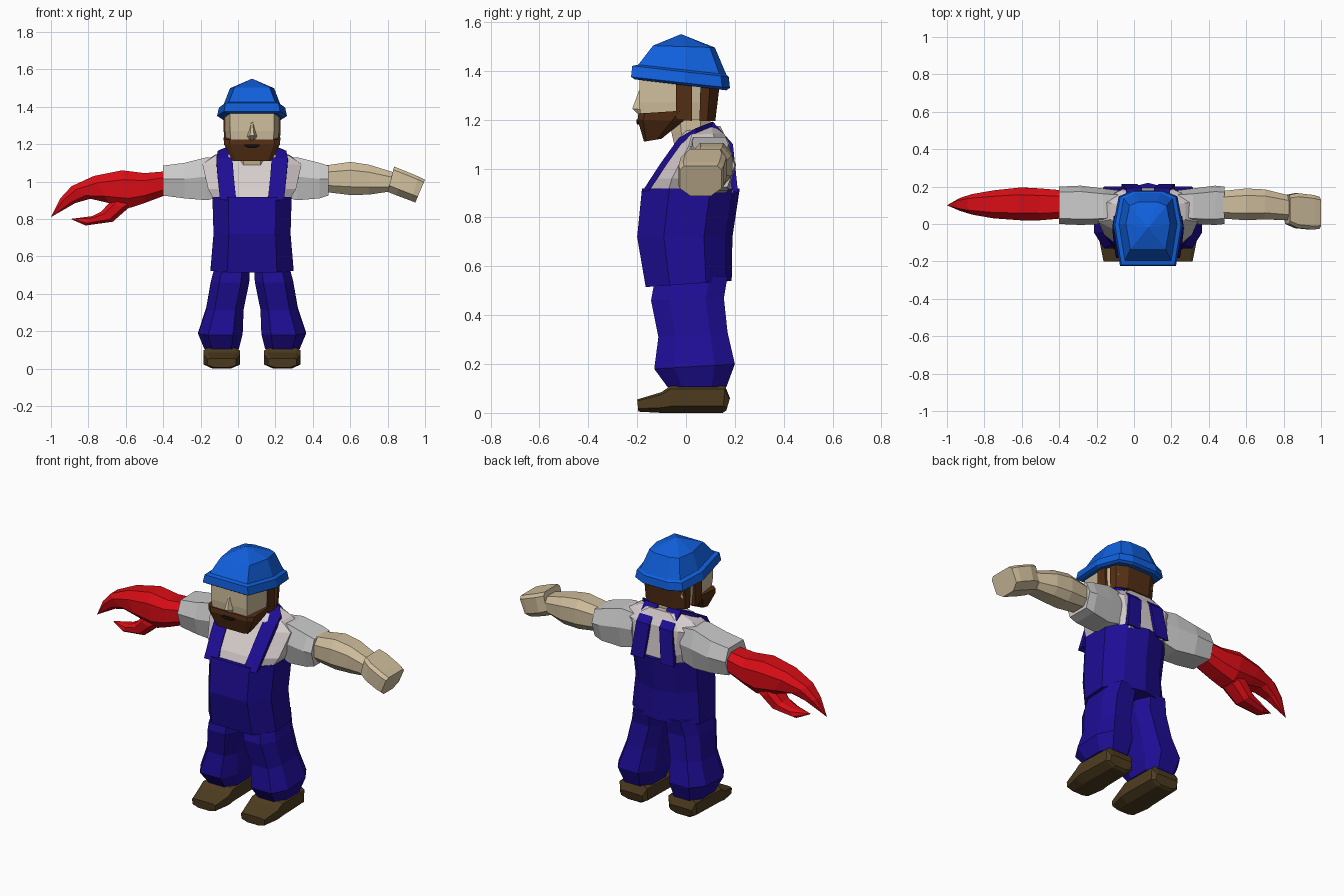
import bpy, bmesh

CX = 0.075  # centre line of the body
OVERALL, HAT, RED = (.013, .004, .30), (.005, .115, .72), (.70, .004, .008)
SKIN, HAIR, LEATHER = (.62, .51, .33), (.09, .028, .007), (.075, .045, .014)
SHIRT, DARK = (.68, .61, .61), (.01, .005, .004)
mats = {}

# cross-sections in unit (u = across, v = from point a to point b)
OCT = [(.22, 0), (.78, 0), (1, .25), (1, .75), (.78, 1), (.22, 1), (0, .75), (0, .25)]
BOX8 = [(.1, 0), (.9, 0), (1, .12), (1, .75), (.75, 1), (.25, 1), (0, .75), (0, .12)]
BODY = [(.2, 0), (.8, 0), (1, .28), (1, .7), (.8, .92), (.5, 1), (.2, .92), (0, .7), (0, .28)]
SKULL = [(.1, 0), (.9, 0), (1, .54), (.92, .92), (.72, 1), (.28, 1), (.08, .92), (0, .54)]
NAPE = [(0, 0), (1, 0), (.96, .5), (.76, 1), (.24, 1), (.04, .5)]
HEX = [(.15, 0), (.85, 0), (1, .45), (.85, 1), (.15, 1), (0, .45)]
WEDGE = [(.35, 0), (.65, 0), (1, 1), (0, 1)]
RECT = [(0, 0), (1, 0), (1, 1), (0, 1)]


def loft(name, rings, color=None, shape=OCT, across='x', mirror=False):
    """Skin rings (a0, a1, b0, b1, half width) or (a0, a1, b0, b1, c0, c1)."""
    bm = bmesh.new()
    loops = []
    for r in rings:
        a0, a1, b0, b1 = r[:4]
        c0, c1 = (-r[4], r[4]) if len(r) == 5 else r[4:]
        loop = []
        for u, v in shape:
            p, q, c = a0 + (b0 - a0) * v, a1 + (b1 - a1) * v, c0 + (c1 - c0) * u
            loop.append(bm.verts.new((c, p, q) if across == 'x' else (p, c, q)))
        loops.append(loop)
    n = len(shape)
    for l0, l1 in zip(loops, loops[1:]):
        for i in range(n):
            j = (i + 1) % n
            bm.faces.new((l0[i], l0[j], l1[j], l1[i]))
    bm.faces.new(loops[0])
    bm.faces.new(loops[-1])
    bmesh.ops.remove_doubles(bm, verts=bm.verts, dist=.0005)
    bmesh.ops.recalc_face_normals(bm, faces=bm.faces)
    me = bpy.data.meshes.new(name)
    bm.to_mesh(me)
    bm.free()
    ob = bpy.data.objects.new(name, me)
    bpy.context.collection.objects.link(ob)
    if across == 'x':
        ob.location.x = CX
    if mirror:
        ob.modifiers.new("Mirror", 'MIRROR').use_mirror_merge = False
    if color:
        if color not in mats:
            mats[color] = bpy.data.materials.new(name + "_colour")
            mats[color].diffuse_color = (*color, 1)
        me.materials.append(mats[color])
    return ob


# shoes and trouser legs
loft("shoes", [(-.2, .055, -.195, .005, .085, .238), (-.1, .085, -.1, 0, .065, .258),
               (-.065, .11, -.06, 0, .065, .26), (.16, .11, .15, 0, .07, .252),
               (.18, .06, .165, .01, .09, .235)], LEATHER, BOX8, mirror=True)
loft("trouser_legs", [(-.075, .105, .165, .105, .07, .255), (-.13, .18, .2, .2, .05, .288),
                      (-.113, .31, .17, .33, .045, .245), (-.143, .46, .155, .47, .015, .22),
                      (-.125, .56, .17, .56, .01, .195)], OVERALL, mirror=True)

# overalls body
loft("overalls_body", [(-.165, .515, .187, .54, .222), (-.2, .72, .19, .72, .206),
                       (-.18, .918, .22, .918, .212)], OVERALL, BODY)

# shirt torso
loft("shirt", [(-.165, .9, .195, .9, .2), (-.14, .96, .19, .96, .235),
               (-.045, 1.09, .18, 1.1, .265), (-.02, 1.135, .155, 1.145, .2),
               (.0, 1.155, .14, 1.175, .12)], SHIRT, OCT)

# shoulder straps: outer path (x, y, z) thickened towards the chest
path = [(.128, -.183, .9), (.14, -.105, 1.02), (.148, -.03, 1.125), (.14, .04, 1.165),
        (.075, .11, 1.192), (.075, .192, 1.1), (.1, .213, .9)]
loft("straps", [(y, z, y + (.05 - y) * .15, z + (.98 - z) * .15, x - .043, x + .043)
                for x, y, z in path], OVERALL, RECT, mirror=True)

# neck and head
loft("neck", [(-.04, 1.06, .11, 1.1, .085), (-.06, 1.15, .1, 1.16, .075),
              (-.07, 1.24, .1, 1.24, .075)], SKIN)
loft("head", [(-.185, 1.2, .11, 1.2, .14), (-.192, 1.27, .125, 1.27, .147),
              (-.19, 1.4, .13, 1.37, .148)], SKIN, SKULL)
loft("nose", [(-.192, 1.32, -.17, 1.32, .01), (-.22, 1.245, -.17, 1.24, .036),
              (-.195, 1.222, -.17, 1.222, .025)], SKIN, WEDGE)

# beard, sideburns, hair and mouth
loft("beard", [(-.172, 1.11, -.1, 1.122, .105), (-.198, 1.2, -.01, 1.195, .148),
               (-.195, 1.225, .03, 1.24, .152)], HAIR, BOX8)
loft("sideburns", [(-.04, 1.2, .025, 1.195, .15), (-.04, 1.38, .025, 1.37, .153)], HAIR, RECT)
loft("back_hair", [(.055, 1.195, .12, 1.195, .14), (.06, 1.37, .14, 1.36, .148)], HAIR, NAPE)
loft("mouth", [(-.201, 1.18, -.19, 1.18, .02), (-.203, 1.192, -.19, 1.192, .045),
               (-.202, 1.2, -.19, 1.2, .035)], DARK, RECT)

# hat with rolled brim
loft("hat", [(-.21, 1.365, .165, 1.32, .172), (-.225, 1.375, .18, 1.33, .187),
             (-.22, 1.42, .175, 1.375, .177), (-.195, 1.425, .165, 1.385, .155),
             (-.135, 1.503, .118, 1.495, .118), (-.02, 1.55, -.02, 1.55, 0)], HAT, SKULL)

# sleeves: grey
for side, name in ((-1, "claw_side_sleeve"), (1, "hand_side_sleeve")):
    loft(name, [(CX + side * d, t, CX + side * d, b, y0, y1) for d, t, b, y0, y1 in
                ((.16, 1.12, .92, .02, .18), (.24, 1.13, .9, 0, .19),
                 (.36, 1.1, .91, -.005, .205), (.475 if side < 0 else .408, 1.085, .925, .0, .2))],
         None, HEX, 'y')

# bare arm and fist
loft("forearm", [(.46, 1.085, .46, .945, .03, .175), (.6, 1.105, .6, .928, .02, .19),
                 (.7, 1.09, .7, .93, .025, .185), (.83, 1.05, .8, .945, .02, .155)],
     SKIN, OCT, 'y')
loft("fist", [(.835, 1.08, .8, .945, .0, .155), (.88, 1.062, .85, .925, -.022, .165),
              (.965, 1.027, .925, .897, -.03, .155), (1.0, 1.01, .948, .888, -.025, .145)],
     SKIN, BOX8, 'y')

# claw: arm with upper pincer, then lower pincer
loft("claw_upper", [(-.38, 1.055, -.38, .93, .03, .18), (-.5, 1.045, -.5, .885, .02, .19),
                    (-.62, 1.06, -.575, .86, .02, .195), (-.77, 1.03, -.69, .885, .03, .18),
                    (-.89, .975, -.79, .908, .05, .16), (-.95, .91, -.87, .885, .07, .14),
                    (-1, .81, -1, .81, .1, .1)], RED, OCT, 'y')
loft("claw_lower", [(-.64, .95, -.52, .89, .05, .16), (-.69, .885, -.59, .855, .04, .17),
                    (-.73, .84, -.67, .785, .05, .16), (-.78, .815, -.815, .765, .065, .145),
                    (-.895, .8, -.895, .8, .1, .1)], RED, OCT, 'y')
